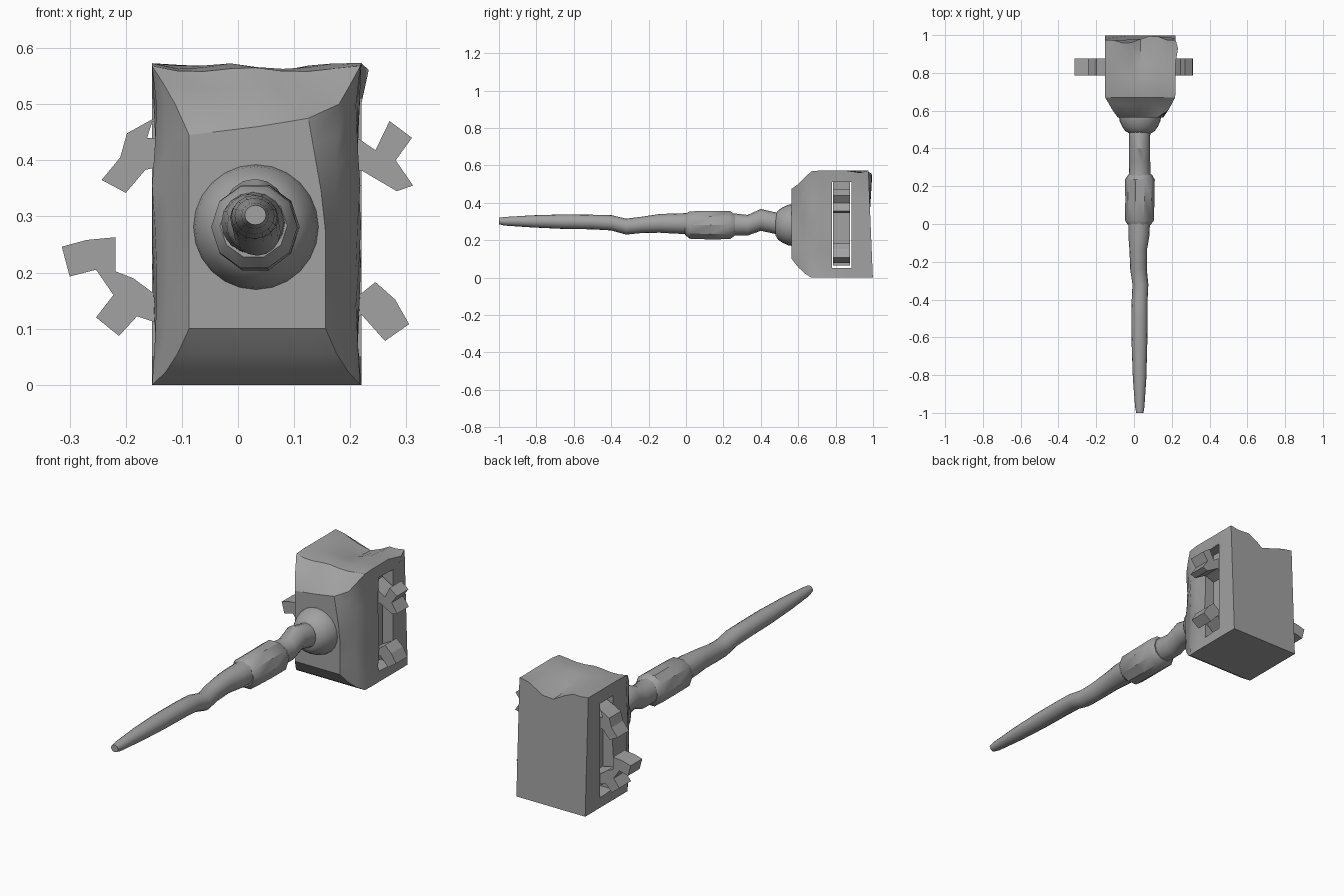
import bpy, bmesh, math

grey = bpy.data.materials.new("worn grey")
grey.diffuse_color = (0.36, 0.36, 0.36, 1)


def make(name, rings, angle=35):
    """Skin a list of closed rings and cap both ends."""
    bm = bmesh.new()
    loops = [[bm.verts.new(p) for p in r] for r in rings]
    n = len(loops[0])
    for a, b in zip(loops, loops[1:]):
        for i in range(n):
            j = (i + 1) % n
            bm.faces.new((a[i], a[j], b[j], b[i]))
    bm.faces.new(loops[0][::-1])
    bm.faces.new(loops[-1])
    bmesh.ops.recalc_face_normals(bm, faces=bm.faces)
    me = bpy.data.meshes.new(name)
    bm.to_mesh(me)
    bm.free()
    ob = bpy.data.objects.new(name, me)
    bpy.context.collection.objects.link(ob)
    me.materials.append(grey)
    if angle:
        smooth(ob, angle)
    return ob


def smooth(ob, angle):
    bpy.ops.object.select_all(action='DESELECT')
    ob.select_set(True)
    bpy.context.view_layer.objects.active = ob
    bpy.ops.object.shade_smooth_by_angle(angle=math.radians(angle))


def tube(name, stations, n=16):
    """Round section along y; station = y, x0, x1, z0, z1."""
    return make(name, [[((x0 + x1) / 2 + (x1 - x0) / 2 * math.cos(2 * math.pi * i / n), y,
                         (z0 + z1) / 2 + (z1 - z0) / 2 * math.sin(2 * math.pi * i / n))
                        for i in range(n)] for y, x0, x1, z0, z1 in stations])


def plate(name, outline, y0=0.787, y1=0.877):
    """Outline in x, z extruded along y."""
    return make(name, [[(x, y, z) for x, z in outline] for y in (y0, y1)], 0)


# Crooked shaft
tube("shaft", [
    (-1.0, .012, .05, .285, .320), (-.97, .006, .055, .278, .324),
    (-.82, -.006, .065, .268, .333), (-.65, -.012, .070, .260, .338),
    (-.50, -.014, .072, .258, .336), (-.40, -.012, .072, .252, .334),
    (-.32, -.008, .076, .230, .315), (-.24, -.020, .068, .238, .325),
    (-.14, -.024, .068, .240, .340), (-.06, -.030, .082, .235, .343),
    (.03, -.030, .085, .232, .345)])

# Grip sleeve
tube("grip", [
    (-.005, -.032, .088, .225, .342), (.02, -.048, .106, .204, .358),
    (.13, -.046, .108, .200, .360), (.235, -.048, .110, .202, .360),
    (.262, -.030, .095, .222, .340)], 10)

# Neck between grip and head
tube("neck", [
    (.24, -.028, .088, .225, .345), (.33, -.026, .086, .225, .335),
    (.40, -.026, .086, .250, .367), (.47, -.026, .086, .235, .350),
    (.53, -.03, .09, .220, .345)])

# Domed collar
tube("collar", [(y, .032 - r, .032 + r, .281 - r, .281 + r) for y, r in
                ((.478, .055), (.492, .078), (.515, .094), (.545, .108), (.575, .113), (.61, .11))], 24)


# Dented block head
def head_ring(y, x0, x1, z0, z1, n=8):
    pts = []
    for a, b in (((x0, z0), (x1, z0)), ((x1, z0), (x1, z1)),
                 ((x1, z1), (x0, z1)), ((x0, z1), (x0, z0))):
        for k in range(n):
            t = k / n
            x, z = a[0] + (b[0] - a[0]) * t, a[1] + (b[1] - a[1]) * t
            yy = y
            if y < .58 and z > .3:                     # skewed front panel
                z += .03 * (x - x0) / (x1 - x0)
                x -= .035 * max(0, (x - x0) / (x1 - x0) - .5) * (z - .3) / .1
            if y > .6 and z > z1 - 1e-4 and x0 < x < x1:   # dents across the top
                back = max(0, min(1, (y - .75) / .2))
                z -= .055 * back * math.exp(-((x - .04) / .06) ** 2)
                z -= .010 * abs(math.sin(17 * x + 9 * y))
            elif .58 < y < .78 and 0.02 < z < z1 - .02:    # dented cheeks
                x += (.008 if x < 0 else -.008) * abs(math.sin(9 * z + 14 * y))
            if y > .94:                                # leaning, slightly wavy back
                yy += .024 * (1 - z / .573)
                if z > .45 and x0 < x < x1:
                    yy += .02 * math.sin(22 * (x - .03))
            if abs(y - .93) < .01 and x == x1 and z > .55:  # chipped corner
                x += .013
                z -= .012
            pts.append((x, yy, z))
    return pts


head = make("head", [head_ring(*s) for s in (
    (.565, -.087, .156, .100, .445), (.600, -.112, .180, .055, .500),
    (.635, -.132, .200, .022, .535), (.670, -.153, .218, .000, .568),
    (.72, -.153, .22, 0, .573), (.77, -.153, .22, 0, .573), (.85, -.153, .22, 0, .573),
    (.93, -.153, .22, 0, .573), (.975, -.153, .22, 0, .573))], 0)

# Slot cut through both cheeks
cutter = plate("slot_cutter", [(-.5, .05), (.5, .05), (.5, .51), (-.5, .51)], .78, .886)
mod = head.modifiers.new("slot", 'BOOLEAN')
mod.object = cutter
mod.solver = 'EXACT'
bpy.context.view_layer.objects.active = head
bpy.ops.object.modifier_apply(modifier=mod.name)
bpy.data.objects.remove(cutter)
smooth(head, 32)

# Core block inside the slot
plate("slot_core", [(-.10, .065), (.17, .065), (.17, .51), (-.10, .51)])

# Jagged teeth protruding from the slot
plate("tooth_upper_left", [
    (-.09, .50), (-.153, .473), (-.198, .448), (-.21, .405), (-.243, .365), (-.20, .342),
    (-.165, .383), (-.09, .40), (-.09, .44), (-.162, .44), (-.153, .468)])
plate("tooth_lower_left", [
    (-.09, .15), (-.153, .165), (-.187, .19), (-.218, .202), (-.218, .263), (-.27, .258), (-.314, .246),
    (-.30, .193), (-.253, .205), (-.222, .16), (-.253, .12), (-.212, .087), (-.18, .122),
    (-.153, .113), (-.09, .09)])
plate("tooth_upper_right", [
    (.16, .47), (.22, .435), (.245, .418), (.27, .47), (.31, .44), (.281, .40),
    (.312, .355), (.283, .345), (.22, .382), (.16, .36)])
plate("tooth_lower_right", [
    (.16, .13), (.22, .163), (.245, .183), (.28, .152), (.305, .108), (.262, .078),
    (.22, .125), (.16, .08)])
